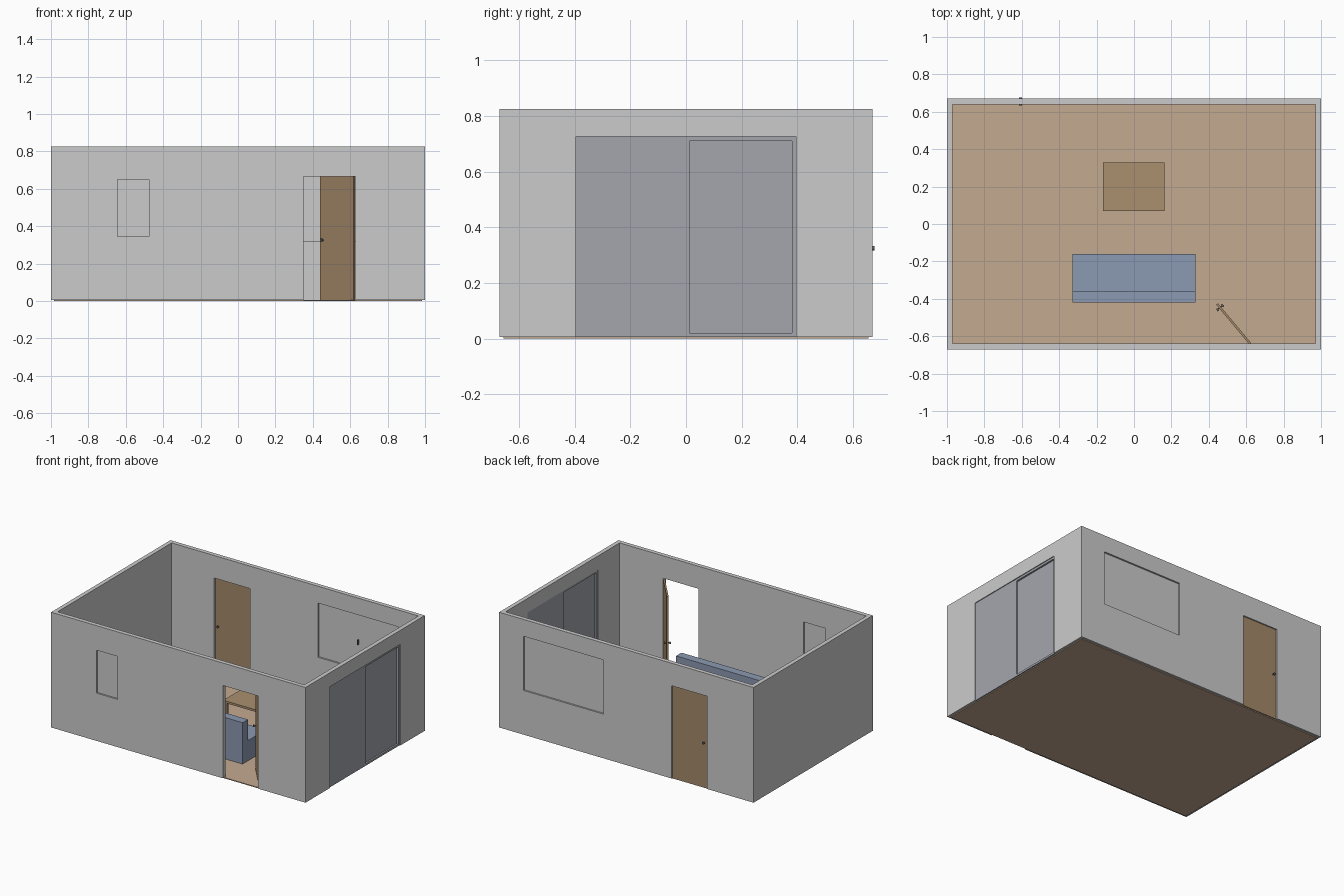
import bpy, math
from mathutils import Matrix, Vector

if "Cube" in bpy.data.objects:
    bpy.data.objects.remove(bpy.data.objects["Cube"])

def material(name, rgb):
    m = bpy.data.materials.new(name)
    m.diffuse_color = (*rgb, 1)
    m.use_nodes = True
    m.node_tree.nodes["Principled BSDF"].inputs["Base Color"].default_value = m.diffuse_color
    return m

FLOOR = material("floor_tan", (0.55, 0.40, 0.28))
WOOD = material("door_wood", (0.37, 0.25, 0.14))
TABLE = material("table_wood", (0.40, 0.28, 0.16))
FABRIC = material("sofa_fabric", (0.26, 0.32, 0.44))
GLASS = material("door_glass", (0.37, 0.38, 0.42))
METAL = material("handle_metal", (0.12, 0.12, 0.12))

def box(name, x, y, z, mat=None):
    """Axis-aligned box from (min, max) pairs."""
    vs = [(a, b, c) for c in z for a, b in
          ((x[0], y[0]), (x[1], y[0]), (x[1], y[1]), (x[0], y[1]))]
    fs = [(3, 2, 1, 0), (4, 5, 6, 7)] + [(i, (i+1) % 4, (i+1) % 4+4, i+4) for i in range(4)]
    me = bpy.data.meshes.new(name)
    me.from_pydata(vs, [], fs)
    ob = bpy.data.objects.new(name, me)
    bpy.context.collection.objects.link(ob)
    if mat:
        me.materials.append(mat)
    return ob

def wall_with_opening(name, along, lo, hi, depth, openings):
    """Wall along x or y, with rectangular openings cut out by booleans."""
    def make(n, a, z, d):
        return box(n, a, d, z) if along == 'x' else box(n, d, a, z)
    wall = make(name, (lo, hi), (Z0, H), depth)
    for i, (a0, a1, z0, z1) in enumerate(openings):
        cut = make(f"{name}_cutter_{i}", (a0, a1), (z0, z1), (depth[0] - .1, depth[1] + .1))
        cut.hide_render = True
        cut.hide_set(True)
        mod = wall.modifiers.new("opening", 'BOOLEAN')
        mod.object, mod.operation, mod.solver = cut, 'DIFFERENCE', 'EXACT'
    return wall

X, Y, H, T, Z0 = 1.0, 0.67, 0.825, 0.03, 0.006

# Floor slab and four walls
box("floor", (-X + .015, X - .015), (-Y + .015, Y - .015), (0, Z0), FLOOR)
wall_with_opening("front_wall", 'x', -X, X, (-Y, -Y + T),
                  [(.35, .627, -.05, .665), (-.645, -.477, .345, .65)])
wall_with_opening("back_wall", 'x', -X, X, (Y - T, Y),
                  [(-.635, -.355, -.05, .665), (.18, .81, .32, .705)])
wall_with_opening("right_wall", 'y', -Y + T, Y - T, (X - T, X), [(-.395, .395, -.05, .725)])
box("left_wall", (-X, -X + T), (-Y + T, Y - T), (Z0, H))

# Window panes, set in the middle of their walls
box("front_window_pane", (-.645, -.477), (-Y + .012, -Y + .018), (.345, .65))
box("back_window_pane", (.18, .81), (Y - .018, Y - .012), (.32, .705))
box("back_window_handle", (.487, .493), (Y - .030, Y - .018), (.49, .525), METAL)

# Sliding glass door: frame with an outer and an inner panel
for name, y, z in (("bottom", (-.395, .395), (Z0, .02)), ("top", (-.395, .395), (.71, .725)),
                   ("left", (-.395, -.38), (.02, .71)), ("right", (.38, .395), (.02, .71))):
    box(f"sliding_frame_{name}", (X - .026, X - .006), y, z, GLASS)
box("sliding_panel_outer", (X - .014, X - .006), (-.38, .013), (.02, .71), GLASS)
box("sliding_panel_inner", (X - .026, X - .018), (-.013, .38), (.02, .71), GLASS)

def cylinder(name, loc, r, depth, axis):
    bpy.ops.mesh.primitive_cylinder_add(vertices=16, radius=r, depth=depth, location=loc)
    ob = bpy.context.object
    ob.name = name
    ob.data.transform(Vector((0, 0, 1)).rotation_difference(Vector(axis)).to_matrix().to_4x4())
    ob.data.materials.append(METAL)
    bpy.ops.object.shade_smooth_by_angle()
    return ob

def door(name, hinge, angle):
    """Door leaf extending along local -x from its hinge, with a knob on both sides."""
    parts = [box(name, (-.277, 0), (-.006, .006), (Z0, .665), WOOD),
             cylinder(name + "_spindle", (-.252, 0, .325), .004, .036, (0, 1, 0))]
    parts += [cylinder(f"{name}_knob_{i}", (-.252, s * .018, .325), .008, .008, (0, 1, 0))
              for i, s in enumerate((-1, 1))]
    place = Matrix.Translation(hinge) @ Matrix.Rotation(angle, 4, 'Z')
    for p in parts:
        p.matrix_world = place @ p.matrix_basis

door("front_door", (.622, -Y + T, 0), math.radians(-50))
door("back_door", (-.356, Y - .015, 0), 0)

# Sofa: seat and backrest
box("sofa_seat", (-.33, .33), (-.36, -.16), (Z0, .15), FABRIC)
box("sofa_back", (-.33, .33), (-.42, -.36), (Z0, .30), FABRIC)

# Low table: top and four legs
box("table_top", (-.165, .162), (.07, .33), (.125, .14), TABLE)
for i, x in enumerate((-.15, .147)):
    for j, y in enumerate((.085, .315)):
        box(f"table_leg_{i}{j}", (x - .01, x + .01), (y - .01, y + .01), (Z0, .125), TABLE)
